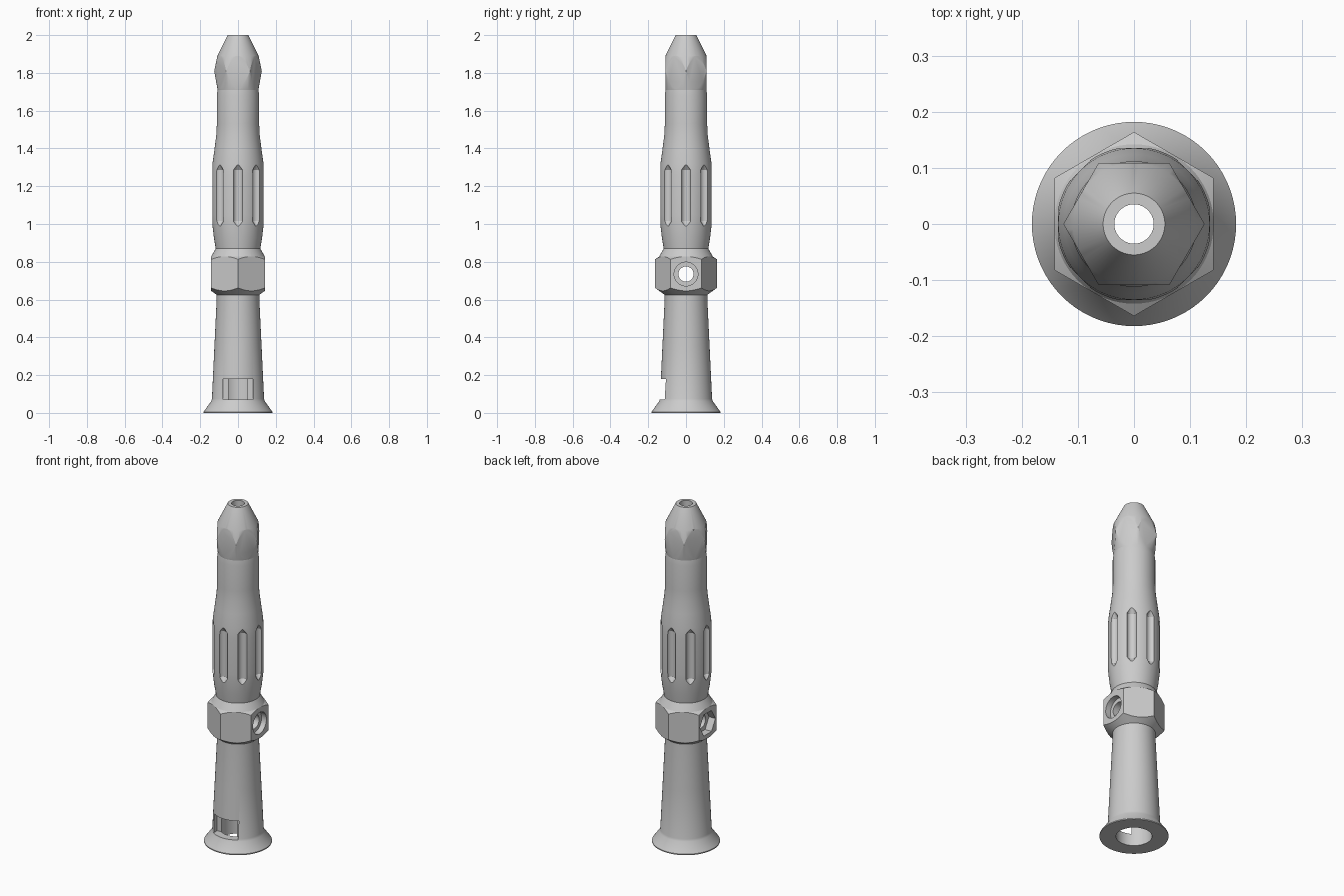
import bpy, math
from mathutils import Matrix

if "Cube" in bpy.data.objects:
    bpy.data.objects.remove(bpy.data.objects["Cube"])

grey = bpy.data.materials.new("plain grey")
grey.use_nodes = True
grey.diffuse_color = (0.6, 0.6, 0.6, 1)
grey.node_tree.nodes["Principled BSDF"].inputs["Base Color"].default_value = (0.6, 0.6, 0.6, 1)


def lathe(name, profile, sides=72, turn=0.0):
    """Closed solid turned about z from (radius, height) points."""
    verts, faces = [], []
    for r, z in profile:
        for i in range(sides):
            a = turn + math.tau * i / sides
            verts.append((r * math.cos(a), r * math.sin(a), z))
    for k in range(len(profile) - 1):
        for i in range(sides):
            j = (i + 1) % sides
            faces.append((k * sides + i, k * sides + j, (k + 1) * sides + j, (k + 1) * sides + i))
    faces.append(tuple(reversed(range(sides))))
    faces.append(tuple(range(len(verts) - sides, len(verts))))
    mesh = bpy.data.meshes.new(name)
    mesh.from_pydata(verts, [], faces)
    mesh.materials.append(grey)
    ob = bpy.data.objects.new(name, mesh)
    bpy.context.collection.objects.link(ob)
    return ob


def activate(ob):
    bpy.ops.object.select_all(action='DESELECT')
    ob.select_set(True)
    bpy.context.view_layer.objects.active = ob


def combine(ob, tool, operation='DIFFERENCE'):
    """Apply a boolean and discard the tool."""
    mod = ob.modifiers.new("cut", 'BOOLEAN')
    mod.operation, mod.object, mod.solver = operation, tool, 'EXACT'
    activate(ob)
    bpy.ops.object.modifier_apply(modifier=mod.name)
    bpy.data.objects.remove(tool)


def hex_prism(apothem, low, high, turn):
    r = apothem / math.cos(math.pi / 6)
    return lathe("hex cutter", [(r, low), (r, high)], 6, turn)


def cross_pin(profile, sides=48):
    """Cutter lying along x, its profile heights measured outward from the axis."""
    ob = lathe("pin cutter", profile, sides, math.pi / 2)
    ob.data.transform(Matrix.Translation((0, 0, 0.735)) @ Matrix.Rotation(math.pi / 2, 4, 'Y'))
    return ob


# Flared tube with a window at the front of its foot
tube = lathe("flared_tube", [(0.182, 0), (0.182, 0.006), (0.142, 0.062), (0.138, 0.075),
                             (0.125, 0.35), (0.113, 0.6), (0.113, 0.635)])
combine(tube, lathe("bore", [(0.095, -0.1), (0.095, 0.56), (0.035, 0.62), (0.035, 0.8)]))
bpy.ops.mesh.primitive_cube_add(size=1, location=(0, -0.18, 0.125))
window = bpy.context.object
window.scale = (0.16, 0.2, 0.11)
combine(tube, window)

# Chamfered hexagonal collar with a bolt hole, round recess and nut pocket across it
collar = lathe("hex_collar", [(0.113, 0.625), (0.142, 0.646), (0.168, 0.665),
                              (0.168, 0.81), (0.142, 0.828), (0.118, 0.87)])
combine(collar, hex_prism(0.142, 0.5, 1, math.pi / 6), 'INTERSECT')
combine(collar, lathe("bore", [(0.035, 0.5), (0.035, 1)]))
combine(collar, cross_pin([(0.04, -0.2), (0.04, 0.2)]))
combine(collar, cross_pin([(0.063, 0.11), (0.063, 0.2)]))
combine(collar, cross_pin([(0.072, -0.2), (0.072, -0.1)], 6))

# Swelling grip with eight pointed flutes
grip = lathe("fluted_grip", [(0.118, 0.87), (0.128, 0.93), (0.136, 1.0), (0.138, 1.05),
                             (0.138, 1.26), (0.135, 1.32), (0.124, 1.4), (0.115, 1.47),
                             (0.112, 1.53), (0.112, 1.68), (0.108, 1.71)])
combine(grip, lathe("bore", [(0.035, 0.8), (0.035, 1.8)]))
for k in range(8):
    a = math.tau * k / 8
    flute = lathe("flute cutter", [(0.002, 0.98), (0.026, 1.015), (0.026, 1.285), (0.002, 1.32)], 20)
    flute.data.transform(Matrix.Translation((0.142 * math.cos(a), 0.142 * math.sin(a), 0)))
    combine(grip, flute)

# Nozzle: double cone trimmed to a hexagon, then a tapered tip
nozzle = lathe("faceted_nozzle", [(0.108, 1.71), (0.126, 1.81), (0.109, 1.89), (0.055, 2.0)])
combine(nozzle, hex_prism(0.109, 1.6, 2.1, 0), 'INTERSECT')
combine(nozzle, lathe("bore", [(0.035, 1.6), (0.035, 2.1)]))

for ob in (tube, collar, grip, nozzle):
    activate(ob)
    bpy.ops.object.shade_smooth_by_angle(angle=math.radians(25))
